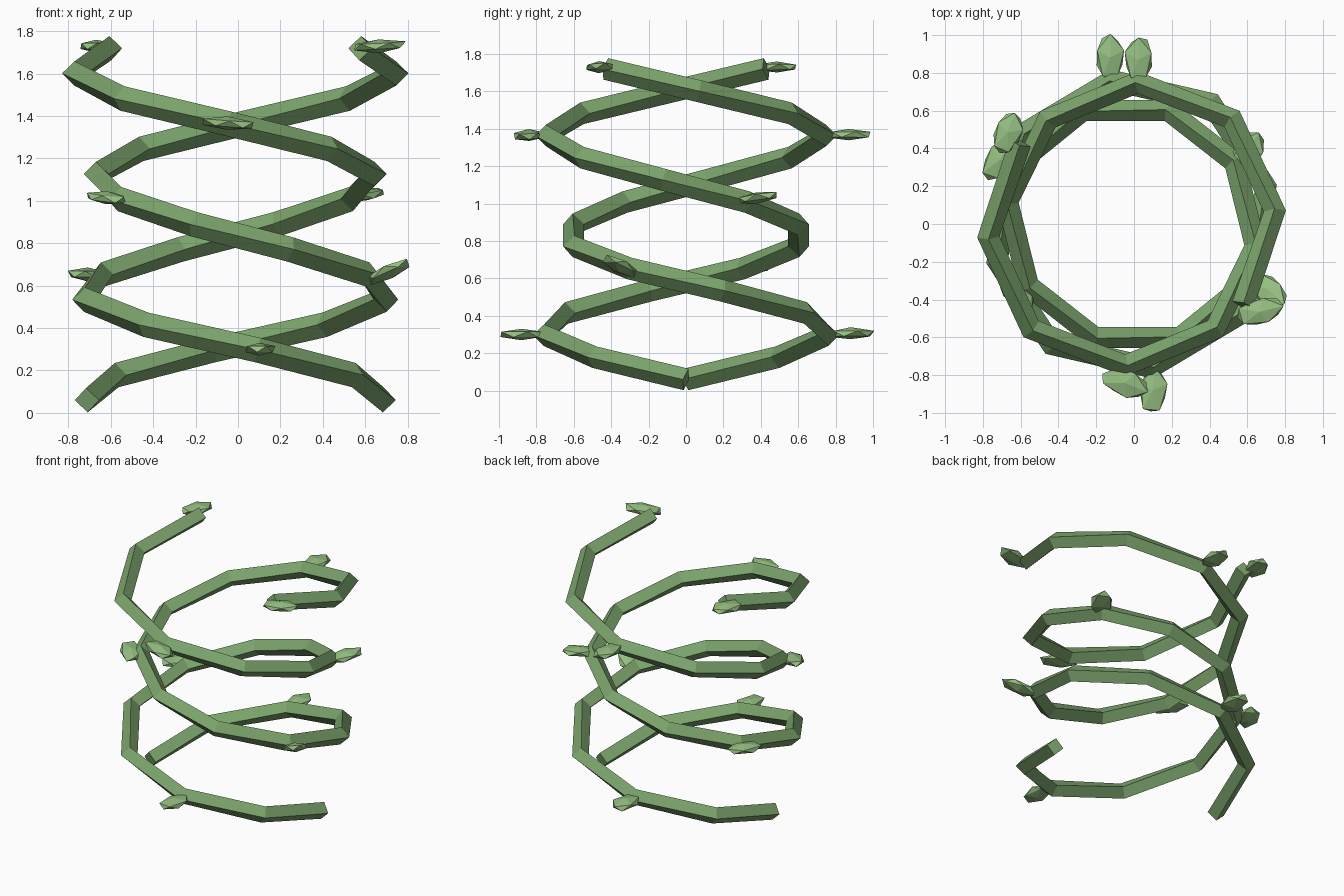
import bpy, bmesh, random
from math import sin, cos, pi, radians
from mathutils import Vector, Matrix

if "Cube" in bpy.data.objects:
    bpy.data.objects.remove(bpy.data.objects["Cube"])

random.seed(4)
STEPS, TURNS, HALF = 14, 1.6, 0.059
SHIFT = -0.013


def material(name, rgb):
    m = bpy.data.materials.new(name)
    m.diffuse_color = (*rgb, 1)
    m.use_nodes = True
    m.node_tree.nodes["Principled BSDF"].inputs["Base Color"].default_value = m.diffuse_color
    return m


def make_object(name, bm, mat):
    bmesh.ops.recalc_face_normals(bm, faces=bm.faces[:])
    me = bpy.data.meshes.new(name)
    bm.to_mesh(me)
    bm.free()
    me.materials.append(mat)
    ob = bpy.data.objects.new(name, me)
    bpy.context.collection.objects.link(ob)
    return ob


def path_point(i, phase):
    # clockwise helix with a wavy radius
    t = i / STEPS
    a = phase - t * TURNS * 2 * pi
    r = 0.7 + 0.07 * sin(9 * t)
    return Vector((r * cos(a) + SHIFT, r * sin(a), 0.06 + 1.66 * t))


def vine(name, phase, mat):
    # four-sided tube with its corners up, down, in and out
    pts = [path_point(i, phase) for i in range(STEPS + 1)]
    bm = bmesh.new()
    rings = []
    for i, p in enumerate(pts):
        d0 = (p - pts[max(i - 1, 0)]).normalized()
        d1 = (pts[min(i + 1, STEPS)] - p).normalized()
        tan = (d0 + d1).normalized()
        side = tan.cross(Vector((0, 0, 1))).normalized()
        up = side.cross(tan)
        rings.append([bm.verts.new(p + v * HALF) for v in (side, up, -side, -up)])
    for a, b in zip(rings, rings[1:]):
        for k in range(4):
            n = (k + 1) % 4
            bm.faces.new((a[k], a[n], b[n], b[k]))
    bm.faces.new(rings[0])
    bm.faces.new(rings[-1])
    return make_object(name, bm, mat)


def leaf(name, loc, yaw, tilt, mat):
    # flattened, slightly irregular low-poly blob
    bm = bmesh.new()
    bmesh.ops.create_icosphere(bm, subdivisions=1, radius=1)
    for v in bm.verts:
        v.co *= random.uniform(0.9, 1.1)
    m = (Matrix.Translation(loc) @ Matrix.Rotation(radians(yaw), 4, 'Z')
         @ Matrix.Rotation(radians(-tilt), 4, 'Y')
         @ Matrix.Diagonal((0.135, 0.08, 0.032, 1)))
    bmesh.ops.transform(bm, matrix=m, verts=bm.verts[:])
    return make_object(name, bm, mat)


vine_mat = material("vine green", (0.20, 0.37, 0.15))
leaf_mat = material("leaf green", (0.30, 0.52, 0.22))

# two intertwined vines
vine("vine_a", 0, vine_mat)
vine("vine_b", pi, vine_mat)

# leaves: position, heading, tilt
leaves = [
    (0.10, -0.88, 0.30, 85, 0), (-0.125, 0.88, 0.305, 90, 0),
    (-0.71, 0.34, 0.655, 60, 0), (0.71, -0.35, 0.665, -40, 22),
    (0.60, 0.38, 1.03, 60, 8), (-0.62, -0.36, 1.015, -45, -6),
    (-0.05, -0.84, 1.365, -22, -4), (0.025, 0.87, 1.37, 90, 0),
    (-0.67, 0.485, 1.73, 70, 0), (0.665, -0.465, 1.73, 14, 3),
]
for n, (x, y, z, yaw, tilt) in enumerate(leaves):
    leaf(f"leaf_{n + 1}", Vector((x, y, z)), yaw, tilt, leaf_mat)
